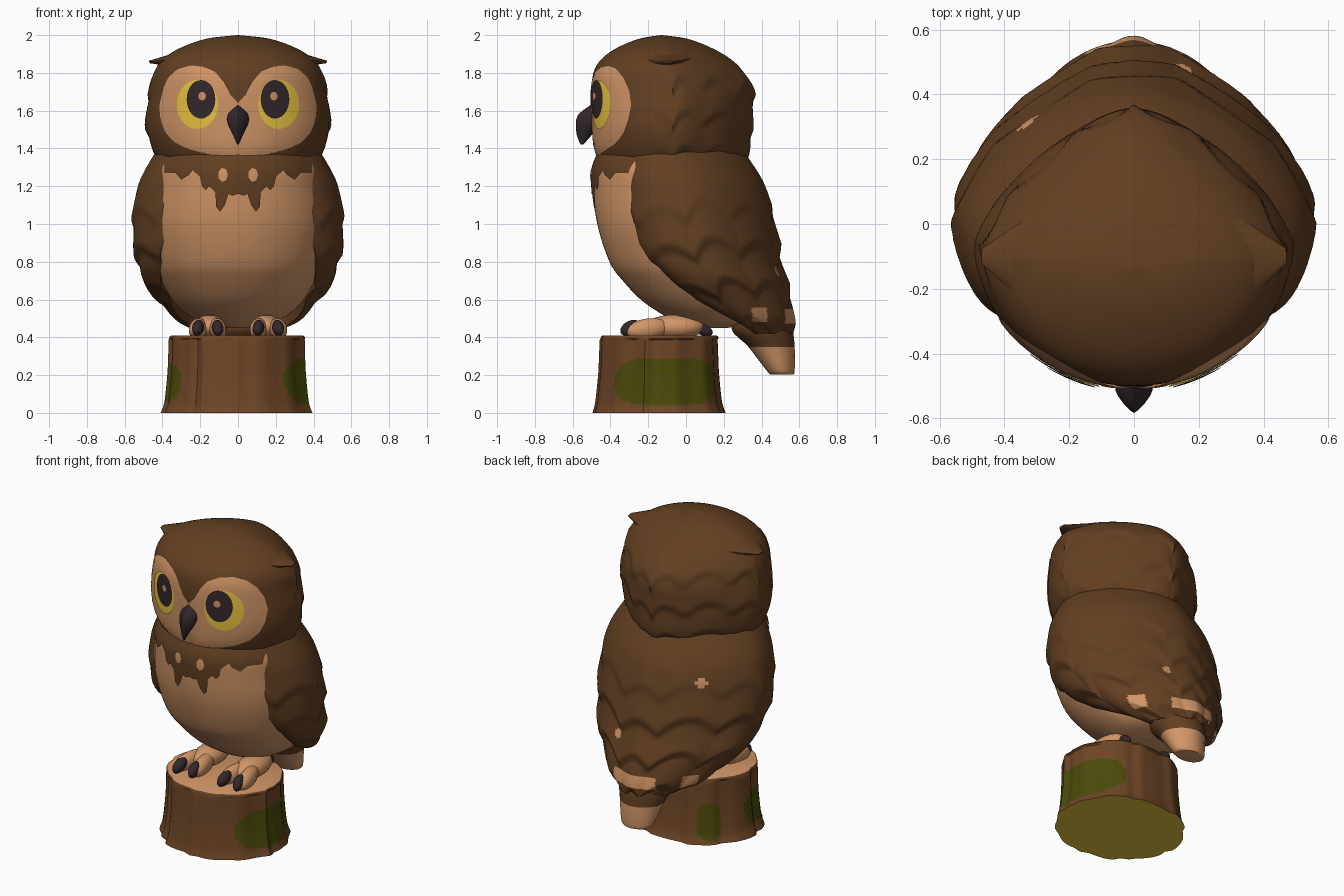
import bpy, bmesh, math, random
from mathutils import Vector, Matrix

if "Cube" in bpy.data.objects:
    bpy.data.objects.remove(bpy.data.objects["Cube"])

random.seed(4)


def material(name, r, g, b):
    m = bpy.data.materials.new(name)
    m.diffuse_color = (r, g, b, 1)
    m.use_nodes = True
    m.node_tree.nodes["Principled BSDF"].inputs["Base Color"].default_value = m.diffuse_color
    return m


BROWN = material("feather brown", 0.122, 0.05, 0.0155)
TAN = material("pale tan", 0.64, 0.305, 0.135)
BARK = material("bark brown", 0.155, 0.06, 0.019)
DARK = material("beak dark", 0.034, 0.021, 0.025)
YELLOW = material("eye yellow", 0.8, 0.55, 0.05)
MOSS = material("moss green", 0.07, 0.068, 0.003)


def finish(name, bm, mats, rule=None, angle=50, recalc=True, thick=0):
    if recalc:
        bmesh.ops.recalc_face_normals(bm, faces=bm.faces[:])
    me = bpy.data.meshes.new(name)
    bm.to_mesh(me)
    bm.free()
    ob = bpy.data.objects.new(name, me)
    bpy.context.collection.objects.link(ob)
    for m in mats:
        me.materials.append(m)
    if rule:
        for p in me.polygons:
            p.material_index = rule(p.center, p.normal)
    bpy.ops.object.select_all(action='DESELECT')
    ob.select_set(True)
    bpy.context.view_layer.objects.active = ob
    if thick:
        mod = ob.modifiers.new("thickness", 'SOLIDIFY')
        mod.thickness, mod.offset = thick, -1
        bpy.ops.object.modifier_apply(modifier=mod.name)
    bpy.ops.object.shade_smooth_by_angle(angle=math.radians(angle))
    return ob


def sample(rows, t):
    """Smooth cross-section (z, half width, front y, back y) at row index t."""
    i = min(int(t), len(rows) - 2)
    f = t - i
    p = [rows[max(0, min(len(rows) - 1, i + k))] for k in (-1, 0, 1, 2)]
    return [0.5 * (2 * b + (c - a) * f + (2 * a - 5 * b + 4 * c - d) * f * f
                   + (3 * b - a - 3 * c + d) * f ** 3) for a, b, c, d in zip(*p)]


def front(rows, x, z):
    """Front surface y of a lofted form at x, z."""
    lo, hi = 0, len(rows) - 1
    for _ in range(24):
        mid = (lo + hi) / 2
        lo, hi = (mid, hi) if sample(rows, mid)[0] < z else (lo, mid)
    _, w, yf, yb = sample(rows, lo)
    return (yf + yb) / 2 - (yb - yf) / 2 * math.sqrt(max(0, 1 - (x / w) ** 2))


def power(v, e):
    return math.copysign(abs(v) ** e, v)


def loft(name, rows, segs, per, mats, rule=None, disp=None, edge=None, thick=0, angle=50, back=2, fore=2):
    """Stacked superellipses (exponents back/fore); with edge(z), an open shell behind that y."""
    bm = bmesh.new()
    rings = []
    for k in range((len(rows) - 1) * per + 1):
        z, w, yf, yb = sample(rows, k / per)
        cy, ry = (yf + yb) / 2, (yb - yf) / 2
        ring = []
        a0 = 0
        if edge:
            s = max(-1, min(1, (edge(z) - cy) / ry))
            a0 = math.asin(power(s, back / 2) if s > 0 else s)
        for i in range(segs + (1 if edge else 0)):
            a = a0 + (math.pi - 2 * a0) * i / segs if edge else math.tau * i / segs
            d = disp(a, z) if disp else 0
            if edge:
                d -= 0.035 * math.exp(-min(i, segs - i) * (math.pi - 2 * a0) / segs / 0.1)
            e = 2 / (back if math.sin(a) > 0 else fore)
            ring.append(bm.verts.new(((w + d) * power(math.cos(a), e), cy + (ry + d) * power(math.sin(a), e), z)))
        rings.append(ring)
    for r, s in zip(rings, rings[1:]):
        for i in range(segs):
            j = (i + 1) % len(r)
            bm.faces.new((r[i], r[j], s[j], s[i]))
    if not edge:
        bm.faces.new(rings[0][::-1])
        bm.faces.new(rings[-1])
    return finish(name, bm, mats, rule, angle, not edge, thick)


def feathers(top, height, count, amp, fade):
    """Overlapping scalloped feather rows as a softened sawtooth."""
    def disp(a, z):
        u = (top - z) / height
        u += 0.4 * abs(math.sin(count * a)) + 0.12 * math.sin(3.3 * a)
        f = u % 1
        return amp * ((f / 0.75 if f < 0.75 else (1 - f) / 0.25) - 0.5) * fade(a, z)
    return disp


def plate(name, rows, outline, centre, lift, mat, rings=10):
    """Thin sheet filling a star-shaped x/z outline, laid on a form's front."""
    bm = bmesh.new()
    cx, cz = centre
    loops = []
    for k in range(1, rings + 1):
        pts = [(cx + (x - cx) * k / rings, cz + (z - cz) * k / rings) for x, z in outline]
        loops.append([bm.verts.new((x, front(rows, x, z) - lift, z)) for x, z in pts])
    mid = bm.verts.new((cx, front(rows, cx, cz) - lift, cz))
    n = len(outline)
    for i in range(n):
        j = (i + 1) % n
        bm.faces.new((mid, loops[0][i], loops[0][j]))
        for r, s in zip(loops, loops[1:]):
            bm.faces.new((r[i], s[i], s[j], r[j]))
    bm.normal_update()
    bmesh.ops.reverse_faces(bm, faces=[f for f in bm.faces if f.normal.y > 0])
    return finish(name, bm, [mat], recalc=False)


def oval(cx, cz, rx, rz, n=28):
    return [(cx + rx * math.cos(math.tau * i / n), cz + rz * math.sin(math.tau * i / n)) for i in range(n)]


def blob(name, loc, size, mat, yaw=0, pitch=0):
    bm = bmesh.new()
    bmesh.ops.create_uvsphere(bm, u_segments=14, v_segments=9, radius=1)
    rot = Matrix.Rotation(yaw, 4, 'Z') @ Matrix.Rotation(pitch, 4, 'X')
    bm.transform(Matrix.Translation(loc) @ rot @ Matrix.Diagonal((*size, 1)))
    return finish(name, bm, [mat])


# Body and belly
BODY = [(0.45, .06, .02, .22), (0.48, .19, -.05, .36), (0.53, .28, -.14, .42), (0.6, .35, -.24, .45),
        (0.7, .415, -.335, .45), (0.8, .455, -.405, .44), (1.0, .485, -.47, .42), (1.2, .465, -.493, .37),
        (1.3, .45, -.49, .33), (1.4, .40, -.45, .28)]
loft("body", BODY, 64, 5, [TAN], back=1.55)

# Wings and back as one feathered shell
WING = [(0.42, .22, .12, .565), (0.5, .34, -.05, .57), (0.6, .43, -.2, .56), (0.7, .50, -.3, .535),
        (0.8, .535, -.39, .51), (1.0, .56, -.45, .475), (1.2, .53, -.46, .42), (1.35, .455, -.45, .33),
        (1.42, .40, -.42, .27)]
EDGE = [(.42, .37), (.47, .29), (.53, .17), (.6, .04), (.7, -.09), (.8, -.2), (.9, -.27),
        (1.0, -.31), (1.2, -.325), (1.45, -.33)]


def wing_edge(z):
    for (z0, y0), (z1, y1) in zip(EDGE, EDGE[1:]):
        if z <= z1:
            return y0 + (y1 - y0) * (z - z0) / (z1 - z0)
    return EDGE[-1][1]


def wing_rule(c, n):
    tips = abs(c.x) < 0.15 and 0.475 < c.z < 0.55
    side_tips = 0.35 < c.y < 0.43 and 0.48 < c.z < 0.56 and abs(c.x) > 0.2
    spots = any(math.hypot(c.x - x, c.z - z) < 0.028 for x, z in ((-.33, 1.13), (.15, .75)))
    return 1 if tips or side_tips or (spots and c.y > 0) else 0


loft("wings", WING, 130, 10, [BROWN, TAN], wing_rule,
     feathers(1.2, 0.21, 5, 0.024, lambda a, z: max(0.0, min(1.0, (1.2 - z) / 0.3))),
     wing_edge, 0.08, back=1.65)

# Tail
loft("tail", [(.205, .07, .45, .565), (.22, .105, .43, .575), (.35, .14, .33, .575), (.45, .17, .24, .56),
              (.58, .14, .3, .5)], 20, 6, [BROWN, TAN], lambda c, n: 1 if c.z < 0.35 else 0, back=1.8)

# Head
HEAD = [(1.29, .34, -.38, .24), (1.33, .41, -.45, .31), (1.4, .455, -.48, .34), (1.5, .485, -.49, .35),
        (1.6, .485, -.495, .355), (1.7, .47, -.5, .36), (1.8, .447, -.49, .31), (1.87, .4, -.45, .24),
        (1.93, .31, -.37, .14), (1.98, .17, -.25, .01), (2.0, .005, -.135, -.125)]
loft("head", HEAD, 112, 8, [BROWN], None,
     feathers(1.85, 0.19, 6, 0.016, lambda a, z: max(0.0, min(1.0, math.sin(a) * 3 + 0.9))
              * max(0.0, min(1.0, (1.84 - z) / 0.06))), back=1.45)

# Broad pointed brow tufts
for s in (-1, 1):
    bm = bmesh.new()
    bmesh.ops.create_cone(bm, segments=14, radius1=0.1, radius2=0.012, depth=0.22, cap_ends=True)
    aim = Vector((s, 0.05, -0.12)).to_track_quat('Z', 'Y').to_matrix().to_4x4()
    bm.transform(Matrix.Translation((s * 0.36, -0.11, 1.865)) @ Matrix.Diagonal((1, 2.0, 0.55, 1)) @ aim)
    finish("brow_tuft", bm, [BROWN])

# Face mask half outline, collar lower edge (x, z)
MASK = [(0, 1.335), (0, 1.42), (0, 1.5), (0, 1.58), (0, 1.64), (.04, 1.685), (.075, 1.75), (.12, 1.805),
        (.18, 1.832), (.25, 1.84), (.32, 1.82), (.37, 1.775), (.4, 1.71), (.418, 1.63), (.41, 1.55),
        (.385, 1.485), (.34, 1.435), (.27, 1.4), (.18, 1.375), (.08, 1.35)]
DRIPS = [(0, 1.16), (.03, 1.15), (.05, 1.16), (.07, 1.1), (.095, 1.065), (.115, 1.09), (.12, 1.17), (.15, 1.2),
         (.17, 1.18), (.19, 1.2), (.2, 1.25), (.24, 1.285), (.26, 1.26), (.3, 1.235), (.33, 1.27), (.39, 1.27)]

for s in (-1, 1):
    plate("face_mask", HEAD, [(s * x, z) for x, z in MASK], (s * 0.2, 1.58), 0.008, TAN)
    # Eyes
    plate("iris", HEAD, oval(s * .215, 1.633, .109, .13), (s * .215, 1.633), 0.014, YELLOW, 5)
    plate("pupil", HEAD, oval(s * .196, 1.66, .076, .102), (s * .196, 1.66), 0.019, DARK, 5)
    plate("eye_glint", HEAD, oval(s * .19, 1.677, .02, .023, 12), (s * .19, 1.677), 0.024, TAN, 2)

    # Ragged collar and its pale spots
    bm = bmesh.new()
    cols = []
    for x, z in DRIPS:
        zs = [z + (1.37 - z) * k / 8 for k in range(9)]
        cols.append([bm.verts.new((s * x, front(BODY, x, q) - 0.009, q)) for q in zs])
    for a, b in zip(cols, cols[1:]):
        for k in range(8):
            quad = (a[k], b[k], b[k + 1], a[k + 1])
            bm.faces.new(quad if s > 0 else quad[::-1])
    finish("collar", bm, [BROWN], recalc=False)
    plate("collar_spot", BODY, oval(s * .08, 1.26, .026, .038, 7), (s * .08, 1.26), 0.015, TAN, 2)

    # Feet, toes and claws
    blob("foot", (s * .15, -.06, .455), (.085, .16, .065), TAN)
    for x, yaw in ((.108, -.15), (.212, .2)):
        blob("toe", (s * x, -.2, .445), (.045, .12, .055), TAN, s * yaw, 0.12)
        blob("claw", (s * x, -.295, .45), (.031, .058, .037), DARK, s * yaw, 0.5)
    blob("back_claw", (s * .15, .09, .44), (.03, .055, .03), DARK, 0, -0.4)

# Beak
loft("beak", [(1.42, .004, -.558, -.545), (1.47, .026, -.578, -.5), (1.54, .056, -.583, -.45),
              (1.585, .05, -.565, -.44), (1.63, .014, -.505, -.45)], 16, 3, [DARK], angle=35, fore=1.25)

# Stump with bark grooves, moss patches and pale cut top
groove = [random.uniform(-0.02, 0.008) for _ in range(48)]


def bark(a, z):
    u = a / math.tau * 48
    i, f = int(u), u % 1
    g = groove[i % 48] * (1 - f) + groove[(i + 1) % 48] * f
    return g * (1.0 if z < 0.39 else 0.5)


def stump_rule(c, n):
    if n.z > 0.8:
        return 1
    if n.z < -0.8:
        return 3
    ang = math.degrees(math.atan2(c.y + 0.135, c.x)) % 360
    patches = ((6, 50, .165, .125), (135, 12, .135, .115), (190, 20, .16, .1))
    for a, w, z, h in patches:
        if abs(((ang - a + 180) % 360 - 180) / w) ** 3 + abs((c.z - z) / h) ** 3 < 1:
            return 2
    return 0


loft("stump", [(0, .405, -.49, .225), (.06, .385, -.475, .205), (.2, .37, -.46, .19), (.3, .365, -.455, .185),
               (.395, .362, -.45, .18), (.41, .345, -.435, .165)], 96, 8,
     [BARK, TAN, MOSS, YELLOW], stump_rule, bark, angle=30)
